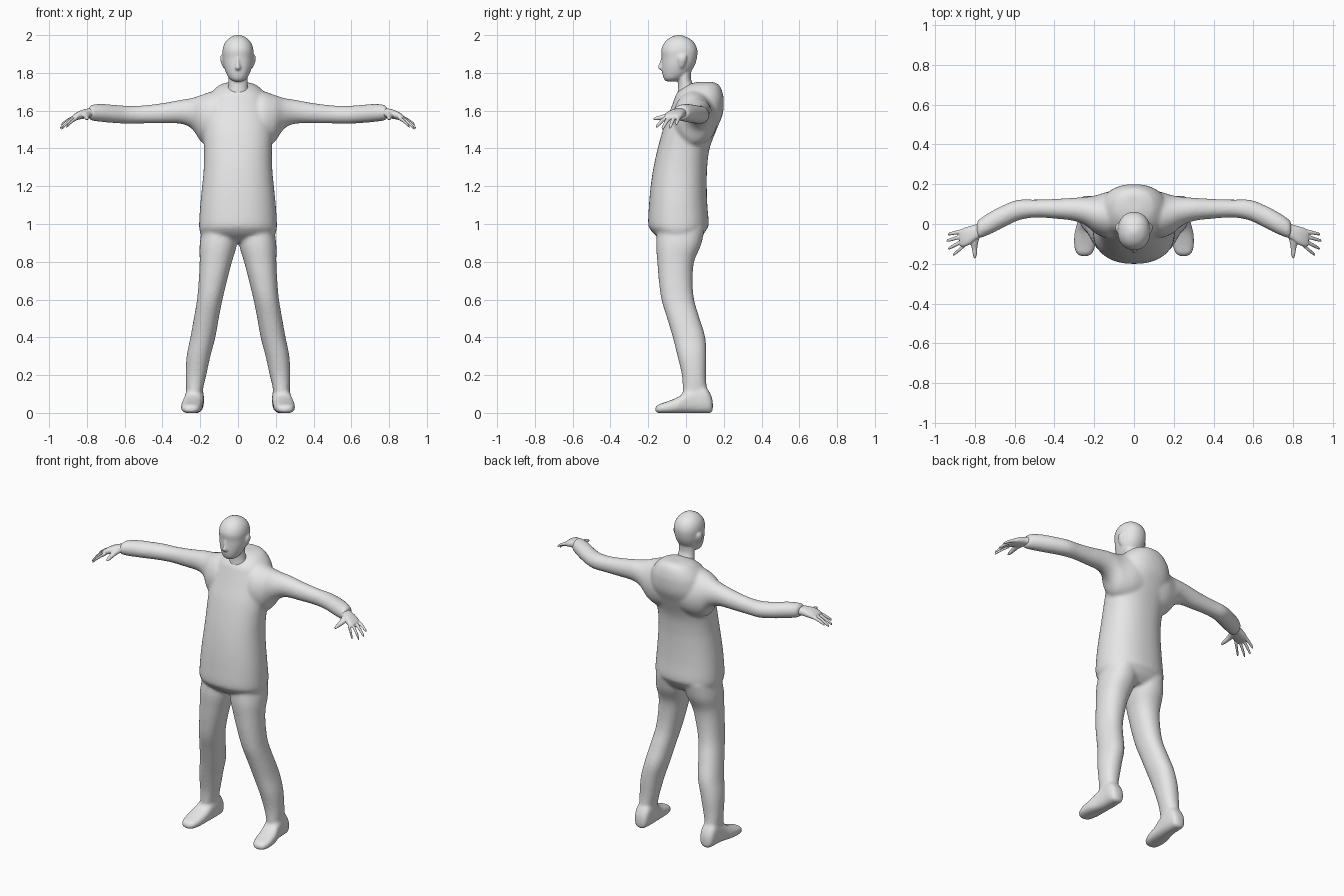
import bpy, bmesh, math

skin = bpy.data.materials.new("light_grey")
skin.diffuse_color = (0.8, 0.8, 0.8, 1)


def spline(p0, p1, p2, p3, t):
    """Smooth interpolation between two neighbouring cross-sections."""
    return [0.5 * (2 * b + (c - a) * t + (2 * a - 5 * b + 4 * c - d) * t * t
                   + (3 * b - a - 3 * c + d) * t ** 3)
            for a, b, c, d in zip(p0, p1, p2, p3)]


def loft(bm, axis, rings, power=2.0, sides=32, side=1):
    """Rings are (position on axis, low a, high a, low b, high b)."""
    n = len(rings)
    path = []
    for i in range(n - 1):
        quad = [rings[min(max(i + k, 0), n - 1)] for k in (-1, 0, 1, 2)]
        path += [spline(*quad, s / 5) for s in range(5)]
    path.append(rings[-1])
    loops = []
    for t, a0, a1, b0, b1 in path:
        loop = []
        for k in range(sides):
            ang = 2 * math.pi * k / sides
            c, s = math.cos(ang), math.sin(ang)
            a = (a0 + a1) / 2 + (a1 - a0) / 2 * math.copysign(abs(c) ** (2 / power), c)
            b = (b0 + b1) / 2 + (b1 - b0) / 2 * math.copysign(abs(s) ** (2 / power), s)
            co = {0: (t, a, b), 1: (a, t, b), 2: (a, b, t)}[axis]
            loop.append(bm.verts.new((co[0] * side, co[1], co[2])))
        loops.append(loop)
    for l0, l1 in zip(loops, loops[1:]):
        for k in range(sides):
            j = (k + 1) % sides
            bm.faces.new((l0[k], l0[j], l1[j], l1[k]))
    bm.faces.new(loops[0][::-1])
    bm.faces.new(loops[-1])


def finish(name, bm, voxel, smooth):
    """Fuse the overlapping lofts into one smooth skin."""
    bmesh.ops.recalc_face_normals(bm, faces=bm.faces)
    me = bpy.data.meshes.new(name)
    bm.to_mesh(me)
    bm.free()
    me.materials.append(skin)
    for p in me.polygons:
        p.use_smooth = True
    ob = bpy.data.objects.new(name, me)
    bpy.context.collection.objects.link(ob)
    rm = ob.modifiers.new("fuse", 'REMESH')
    rm.mode = 'VOXEL'
    rm.voxel_size = voxel
    rm.use_smooth_shade = True
    sm = ob.modifiers.new("soften", 'SMOOTH')
    sm.factor = 0.5
    sm.iterations = smooth
    return ob


# Clothed body: torso with hood, sleeves, trousers and shoes
body = bmesh.new()
loft(body, 2, [
    (0.905, -0.11, 0.11, -0.11, 0.05), (0.935, -0.185, 0.185, -0.155, 0.085),
    (0.965, -0.203, 0.203, -0.185, 0.105), (1.0, -0.206, 0.206, -0.2, 0.12),
    (1.1, -0.2, 0.2, -0.196, 0.113), (1.2, -0.19, 0.19, -0.187, 0.11),
    (1.3, -0.181, 0.181, -0.172, 0.112), (1.4, -0.18, 0.18, -0.15, 0.125),
    (1.5, -0.185, 0.185, -0.122, 0.162), (1.58, -0.18, 0.18, -0.092, 0.194),
    (1.65, -0.165, 0.165, -0.066, 0.2), (1.69, -0.145, 0.145, -0.05, 0.195),
    (1.72, -0.118, 0.118, -0.02, 0.185), (1.74, -0.09, 0.09, 0.015, 0.17),
    (1.752, -0.045, 0.045, 0.06, 0.145)], power=2.25, sides=48)

for s in (1, -1):
    # sleeve
    loft(body, 0, [
        (0.04, -0.03, 0.17, 1.43, 1.7), (0.12, -0.07, 0.165, 1.41, 1.705),
        (0.19, -0.05, 0.145, 1.43, 1.685), (0.24, -0.01, 0.137, 1.5, 1.668),
        (0.3, 0.015, 0.132, 1.53, 1.658), (0.4, 0.027, 0.126, 1.532, 1.64),
        (0.5, 0.032, 0.123, 1.532, 1.628), (0.58, 0.018, 0.122, 1.53, 1.626),
        (0.65, -0.015, 0.098, 1.534, 1.63), (0.72, -0.05, 0.062, 1.54, 1.636),
        (0.77, -0.07, 0.03, 1.547, 1.632), (0.79, -0.07, 0.012, 1.555, 1.62)],
        side=s)
    # trouser leg
    loft(body, 2, [
        (0.04, 0.195, 0.27, -0.02, 0.115), (0.13, 0.184, 0.275, -0.018, 0.11),
        (0.2, 0.168, 0.277, -0.022, 0.106), (0.3, 0.146, 0.272, -0.045, 0.108),
        (0.4, 0.12, 0.252, -0.07, 0.102), (0.5, 0.102, 0.234, -0.1, 0.072),
        (0.6, 0.082, 0.217, -0.13, 0.043), (0.7, 0.058, 0.208, -0.144, 0.035),
        (0.8, 0.032, 0.203, -0.152, 0.043), (0.89, 0.006, 0.203, -0.158, 0.08),
        (0.98, 0.0, 0.19, -0.15, 0.1)], power=2.2, side=s)
    # shoe
    loft(body, 1, [
        (-0.162, 0.23, 0.27, 0.005, 0.03), (-0.145, 0.207, 0.292, -0.001, 0.045),
        (-0.1, 0.192, 0.302, -0.002, 0.06), (-0.04, 0.186, 0.298, -0.002, 0.085),
        (0.0, 0.183, 0.287, -0.002, 0.115), (0.05, 0.18, 0.28, -0.002, 0.14),
        (0.1, 0.182, 0.278, -0.002, 0.14), (0.13, 0.19, 0.268, -0.001, 0.1),
        (0.142, 0.21, 0.25, 0.01, 0.06)], power=2.7, side=s)
finish("clothed_body", body, 0.009, 8)

# Head with neck, nose and ears
head = bmesh.new()
loft(head, 2, [
    (1.755, -0.025, 0.025, -0.105, -0.05), (1.77, -0.046, 0.046, -0.118, -0.02),
    (1.8, -0.063, 0.063, -0.126, 0.02), (1.84, -0.076, 0.076, -0.128, 0.046),
    (1.88, -0.081, 0.081, -0.128, 0.058), (1.92, -0.082, 0.082, -0.131, 0.06),
    (1.955, -0.072, 0.072, -0.118, 0.047), (1.98, -0.052, 0.052, -0.095, 0.022),
    (1.995, -0.027, 0.027, -0.066, -0.01), (2.001, -0.008, 0.008, -0.045, -0.03)],
    power=2.15)
loft(head, 2, [
    (1.6, -0.07, 0.07, -0.05, 0.08), (1.69, -0.06, 0.06, -0.045, 0.06),
    (1.73, -0.052, 0.052, -0.042, 0.042), (1.77, -0.05, 0.05, -0.042, 0.026),
    (1.83, -0.05, 0.05, -0.04, 0.03)])
loft(head, 2, [
    (1.88, -0.007, 0.007, -0.134, -0.1), (1.85, -0.01, 0.01, -0.142, -0.1),
    (1.828, -0.016, 0.016, -0.15, -0.1), (1.815, -0.013, 0.013, -0.138, -0.1)], sides=16)
for s in (1, -1):
    loft(head, 2, [
        (1.825, 0.066, 0.076, -0.035, -0.015), (1.84, 0.066, 0.085, -0.04, -0.008),
        (1.87, 0.066, 0.094, -0.045, 0.004), (1.89, 0.066, 0.092, -0.04, 0.004),
        (1.9, 0.066, 0.082, -0.03, -0.005)], sides=16, side=s)
finish("head", head, 0.006, 5)

# Hand: palm, four drooping fingers and a thumb
hand = bmesh.new()
loft(hand, 0, [
    (0.74, -0.05, 0.03, 1.565, 1.615), (0.79, -0.078, 0.0, 1.562, 1.612),
    (0.83, -0.105, -0.012, 1.555, 1.602), (0.86, -0.114, -0.022, 1.55, 1.587),
    (0.878, -0.108, -0.034, 1.55, 1.573)], power=2.4)
for base, tip in (((0.855, -0.034, 1.568), (0.935, -0.052, 1.527)),
                  ((0.86, -0.06, 1.569), (0.942, -0.085, 1.508)),
                  ((0.86, -0.085, 1.566), (0.935, -0.125, 1.503)),
                  ((0.85, -0.105, 1.562), (0.91, -0.157, 1.512))):
    rings = []
    for t, r in ((0, 0.011), (0.4, 0.0105), (0.75, 0.009), (0.95, 0.007), (1, 0.003)):
        x, y, z = (b + (e - b) * t for b, e in zip(base, tip))
        z += 0.022 * t * (1 - t)
        rings.append((x, y - r, y + r, z - r, z + r))
    loft(hand, 0, rings, sides=12)
loft(hand, 1, [
    (-0.05, 0.77, 0.82, 1.565, 1.6), (-0.09, 0.782, 0.823, 1.56, 1.592),
    (-0.125, 0.788, 0.815, 1.553, 1.578), (-0.155, 0.79, 0.81, 1.55, 1.57),
    (-0.173, 0.796, 0.804, 1.551, 1.56)], sides=16)
right = finish("hand", hand, 0.0035, 3)
mirror = right.modifiers.new("other_hand", 'MIRROR')
mirror.use_axis = (True, False, False)
mirror.use_mirror_merge = False
